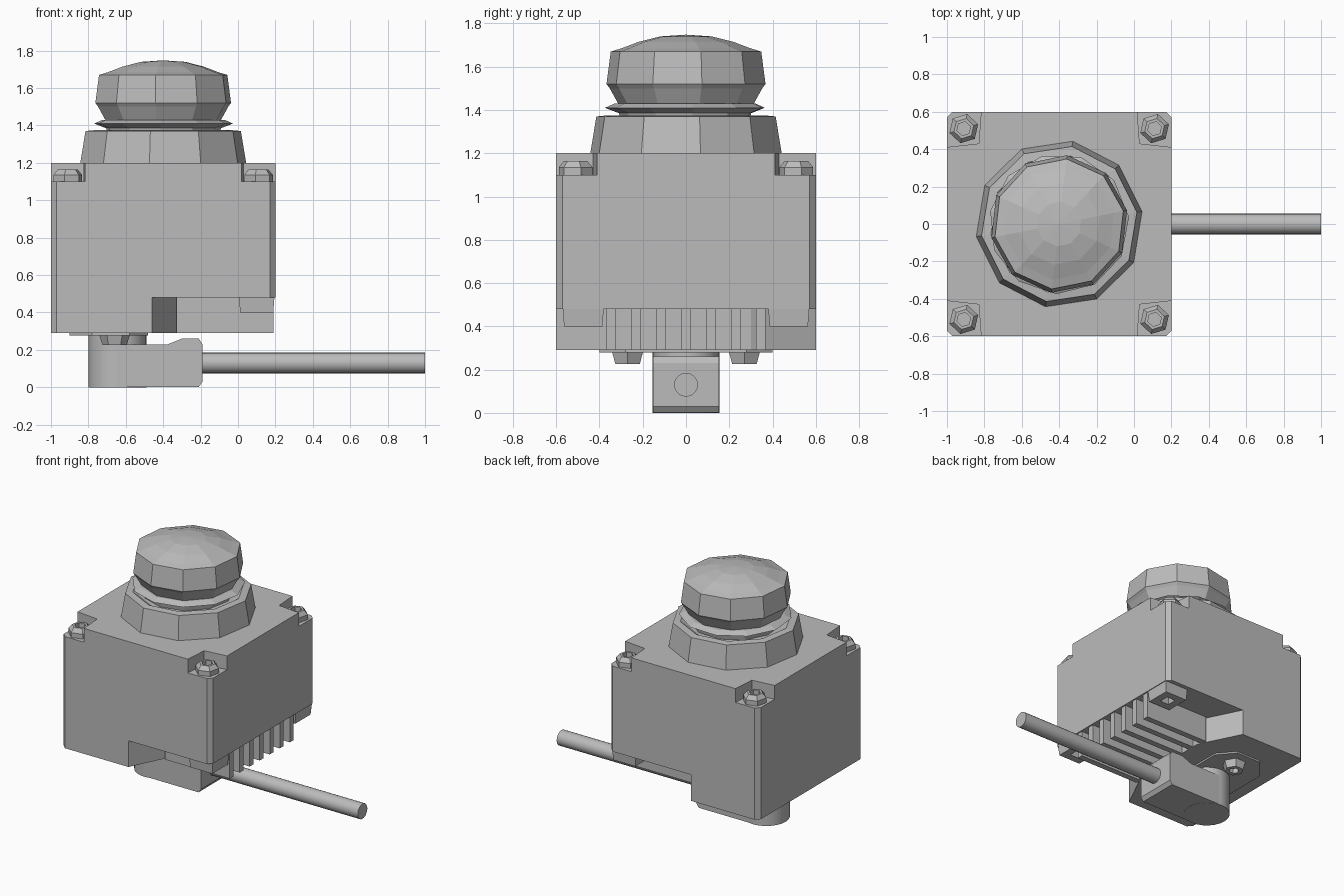
import bpy, bmesh, math
from mathutils import Matrix

cube = bpy.data.objects.get("Cube")
if cube:
    bpy.data.objects.remove(cube, do_unlink=True)

grey = bpy.data.materials.new("plain grey")
grey.use_nodes = True
grey.diffuse_color = (0.5, 0.5, 0.5, 1)
grey.node_tree.nodes["Principled BSDF"].inputs["Base Color"].default_value = (0.5, 0.5, 0.5, 1)


def add(name, bm, smooth=False):
    bmesh.ops.recalc_face_normals(bm, faces=bm.faces)
    mesh = bpy.data.meshes.new(name)
    bm.to_mesh(mesh)
    bm.free()
    mesh.materials.append(grey)
    obj = bpy.data.objects.new(name, mesh)
    bpy.context.collection.objects.link(obj)
    if smooth:
        bpy.ops.object.select_all(action='DESELECT')
        obj.select_set(True)
        bpy.context.view_layer.objects.active = obj
        bpy.ops.object.shade_smooth_by_angle(angle=math.radians(35))
    return obj


def prism(name, outline, low, high, axis="z"):
    """Extrude an outline: (x, y) upward, or (x, z) along y."""
    bm = bmesh.new()
    place = (lambda a, b, h: (a, b, h)) if axis == "z" else (lambda a, b, h: (a, h, b))
    face = bm.faces.new([bm.verts.new(place(a, b, low)) for a, b in outline])
    ext = bmesh.ops.extrude_face_region(bm, geom=[face])
    verts = [g for g in ext["geom"] if isinstance(g, bmesh.types.BMVert)]
    bmesh.ops.translate(bm, verts=verts, vec=place(0, 0, high - low))
    return add(name, bm)


def box(name, x0, x1, y0, y1, z0, z1):
    return prism(name, [(x0, y0), (x1, y0), (x1, y1), (x0, y1)], z0, z1)


def lathe(name, profile, sides, x, y, phase=0.0, smooth=False):
    """Revolve (radius, z) points; end points on the axis close the shape."""
    bm = bmesh.new()
    rings = []
    for r, z in profile:
        n = 1 if r == 0 else sides
        rings.append([bm.verts.new((x + r * math.cos(phase + math.tau * i / sides),
                                    y + r * math.sin(phase + math.tau * i / sides), z))
                      for i in range(n)])
    for a, b in zip(rings, rings[1:]):
        for i in range(sides):
            j = (i + 1) % sides
            quad = [a[i % len(a)], a[j % len(a)], b[j % len(b)], b[i % len(b)]]
            bm.faces.new(list(dict.fromkeys(quad)))
    return add(name, bm, smooth)


def cut(target, cutter):
    cutter.hide_render = True
    mod = target.modifiers.new("cut", 'BOOLEAN')
    mod.operation = 'DIFFERENCE'
    mod.solver = 'EXACT'
    mod.object = cutter
    bpy.context.view_layer.objects.active = target
    bpy.ops.object.modifier_apply(modifier=mod.name)
    bpy.data.objects.remove(cutter, do_unlink=True)


# Housing with chamfered upright corners
c = 0.03
housing = prism("housing", [(-1 + c, -0.6), (0.2 - c, -0.6), (0.2, -0.6 + c), (0.2, 0.6 - c),
                            (0.2 - c, 0.6), (-1 + c, 0.6), (-1, 0.6 - c), (-1, -0.6 + c)], 0.29, 1.2)

# Open area below for the cooling fins
cut(housing, prism("fin_area_cutter", [(-0.51, -0.7), (0.3, -0.7), (0.3, 0.7), (-0.51, 0.7),
                                       (-0.31, 0.3), (-0.31, -0.3)], 0.2, 0.48))

# Corner notches in the lid, each with a socket screw
for sx in (-1, 1):
    for sy in (-1, 1):
        corner = [(0.41, 0.7), (0.43, 0.43), (0.7, 0.4), (0.7, 0.7)]
        cut(housing, prism("notch_cutter", [(-0.4 + sx * a, sy * b) for a, b in corner], 1.1, 1.3))
        lathe("lid_screw", [(0, 1.09), (0.08, 1.09), (0.08, 1.135), (0.055, 1.165),
                            (0.038, 1.165), (0.038, 1.12), (0, 1.12)],
              6, -0.4 + sx * 0.51, sy * 0.51, 0.3)

# Cooling fins and square corner posts
for i in range(-3, 4):
    box("cooling_fin", -0.33, 0.19, i * 0.115 - 0.022, i * 0.115 + 0.022, 0.29, 0.49)
for sy in (-1, 1):
    lathe("corner_post", [(0, 0.49), (0.135, 0.49), (0.125, 0.4), (0.05, 0.4), (0.04, 0.45), (0, 0.45)],
          4, 0.1, sy * 0.475, math.pi / 4)

# Stepped collar on the lid
lathe("collar", [(0, 1.19), (0.45, 1.19), (0.42, 1.37), (0.37, 1.375), (0.33, 1.35), (0, 1.35)],
      10, -0.4, 0, 0.15)

# Thin skirt and neck under the knob
lathe("skirt", [(0, 1.34), (0.3, 1.34), (0.31, 1.385), (0.375, 1.41), (0.33, 1.43), (0, 1.43)],
      11, -0.4, 0, 0.1)

# Push knob with a shallow dome
lathe("push_knob", [(0, 1.42), (0.31, 1.42), (0.355, 1.5), (0.37, 1.52), (0.35, 1.67), (0.3, 1.685),
                    (0.22, 1.715), (0.12, 1.74), (0, 1.748)], 10, -0.4, 0, 0.2)

# Mounting plate and screws on the underside
prism("mounting_plate", [(-0.9, -0.25), (-0.78, -0.4), (-0.58, -0.4), (-0.48, -0.28),
                         (-0.48, 0.28), (-0.58, 0.4), (-0.78, 0.4), (-0.9, 0.25)], 0.278, 0.295)
for sy in (-1, 1):
    lathe("base_screw", [(0, 0.29), (0.085, 0.29), (0.065, 0.225), (0.035, 0.225), (0.035, 0.26), (0, 0.26)],
          6, -0.66, sy * 0.27)

# Angled plug with a rounded end, and its cable
lathe("plug_end", [(0, 0), (0.155, 0), (0.155, 0.285), (0, 0.285)], 24, -0.645, 0, smooth=True)
prism("plug_body", [(-0.645, 0.002), (-0.21, 0.002), (-0.19, 0.03), (-0.19, 0.23), (-0.21, 0.26),
                    (-0.3, 0.26), (-0.38, 0.228), (-0.645, 0.228)], -0.153, 0.153, axis="y")
cable = lathe("cable", [(0, -0.2), (0.055, -0.2), (0.055, 1), (0, 1)], 20, 0, 0, smooth=True)
cable.data.transform(Matrix.Translation((0, 0, 0.13)) @ Matrix.Rotation(math.pi / 2, 4, 'Y'))
